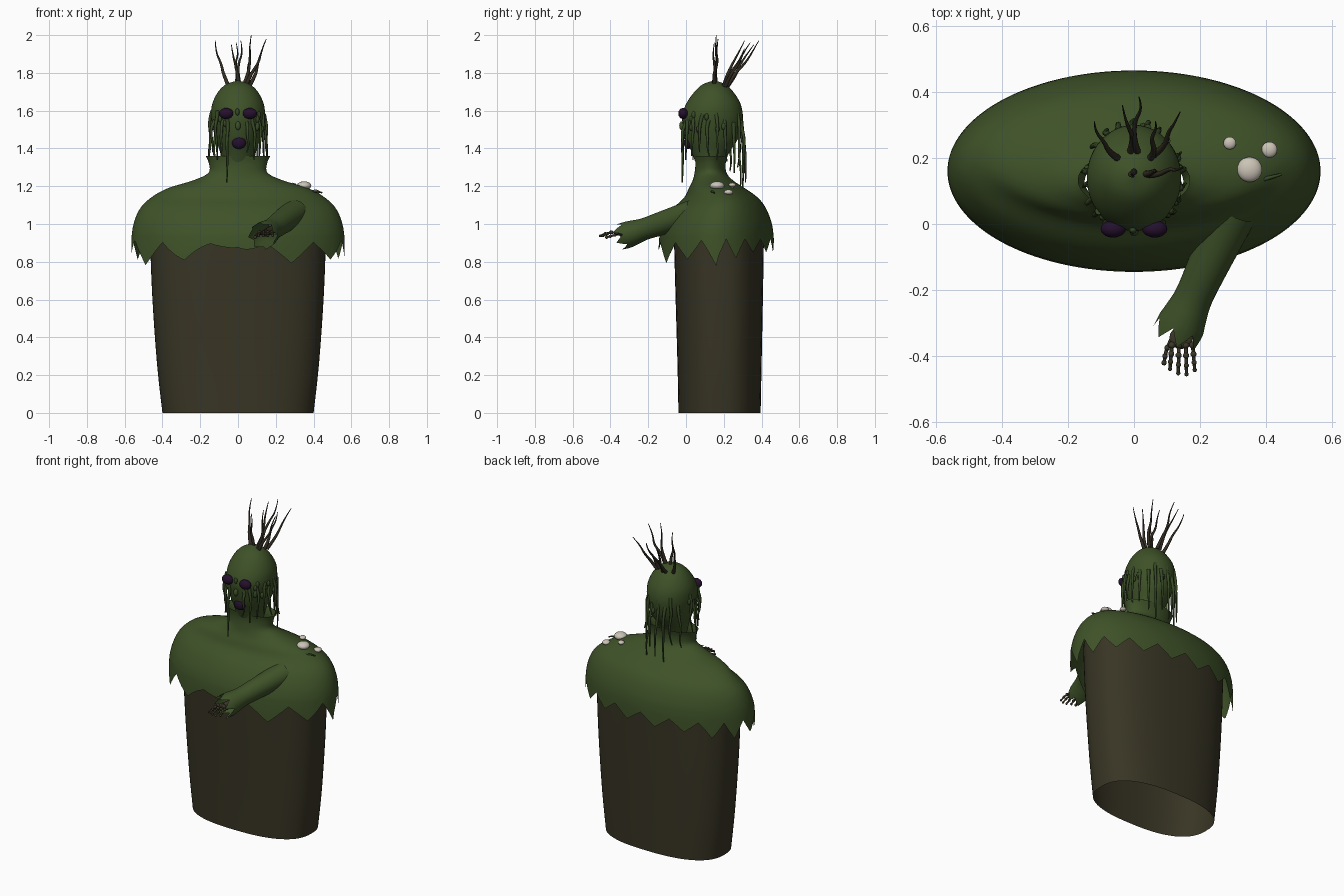
import bpy, math, random
from mathutils import Vector

random.seed(4)
cube = bpy.data.objects.get("Cube")
if cube:
    bpy.data.objects.remove(cube, do_unlink=True)


def material(name, r, g, b):
    m = bpy.data.materials.new(name)
    m.use_nodes = True
    m.diffuse_color = (r, g, b, 1)
    bsdf = m.node_tree.nodes["Principled BSDF"]
    bsdf.inputs["Base Color"].default_value = (r, g, b, 1)
    bsdf.inputs["Roughness"].default_value = 0.9
    return m


moss = material("moss green", .048, .083, .021)
vine = material("vine green", .038, .066, .018)
cloth = material("dark olive brown", .040, .036, .018)
twig = material("twig brown", .032, .026, .016)
bone = material("hand brown", .045, .040, .022)
purple = material("dark purple", .018, .005, .026)
cream = material("mushroom cream", .60, .55, .47)


def add_mesh(name, verts, faces, mat):
    me = bpy.data.meshes.new(name)
    me.from_pydata(verts, [], faces)
    me.materials.append(mat)
    me.shade_smooth()
    ob = bpy.data.objects.new(name, me)
    bpy.context.collection.objects.link(ob)
    return ob


def smooth_rows(rows, steps=4):
    """Run a smooth curve through the profile rows."""
    out = []
    for i in range(len(rows) - 1):
        a, b, c, d = (rows[max(0, min(len(rows) - 1, i + k))] for k in (-1, 0, 1, 2))
        for s in range(steps):
            t = s / steps
            out.append([q + .5 * t * (r - p + t * (2*p - 5*q + 4*r - u + t * (3*(q - r) + u - p)))
                        for p, q, r, u in zip(a, b, c, d)])
    return out + [rows[-1]]


def loft(name, rows, mat, power=2, n=72, hem=None):
    """Rows are (z, half width, min y, max y); hem lowers the first ring."""
    verts, faces = [], []
    rings = smooth_rows(rows)
    for j, (z, hx, y0, y1) in enumerate(rings):
        for i in range(n):
            a = 2 * math.pi * i / n
            c, s = math.cos(a), math.sin(a)
            x = math.copysign(abs(c) ** (2 / power), c) * hx
            y = (y0 + y1) / 2 + math.copysign(abs(s) ** (2 / power), s) * (y1 - y0) / 2
            verts.append((x, y, z - (hem(a) if hem and j == 0 else 0)))
    for j in range(len(rings) - 1):
        for i in range(n):
            k = (i + 1) % n
            faces.append((j*n + i, j*n + k, j*n + n + k, j*n + n + i))
    return add_mesh(name, verts, faces, mat)


def ball(name, loc, size, mat, segs=24):
    bpy.ops.mesh.primitive_uv_sphere_add(segments=segs, ring_count=segs // 2, location=loc)
    ob = bpy.context.object
    ob.name = name
    ob.scale = size
    ob.data.materials.append(mat)
    ob.data.shade_smooth()


def tubes(name, paths, radius, mat, tip=.15):
    """Tapered round strands through the points of each path."""
    cu = bpy.data.curves.new(name, 'CURVE')
    cu.dimensions = '3D'
    cu.bevel_depth = radius
    cu.bevel_resolution = 2
    cu.resolution_u = 6
    cu.use_fill_caps = True
    for path in paths:
        sp = cu.splines.new('NURBS')
        sp.points.add(len(path) - 1)
        sp.order_u = 3
        sp.use_endpoint_u = True
        for i, (p, co) in enumerate(zip(sp.points, path)):
            p.co = (*co, 1)
            p.radius = 1 + (tip - 1) * i / (len(path) - 1)
    helper = bpy.data.objects.new(name + "_curve", cu)
    bpy.context.collection.objects.link(helper)
    me = bpy.data.meshes.new_from_object(helper.evaluated_get(bpy.context.evaluated_depsgraph_get()))
    bpy.data.objects.remove(helper, do_unlink=True)
    me.materials.clear()
    me.materials.append(mat)
    me.shade_smooth()
    bpy.context.collection.objects.link(bpy.data.objects.new(name, me))


# Open, slightly flared robe
loft("robe", [(0, .40, -.04, .395), (.25, .428, -.045, .40), (.6, .453, -.055, .407),
              (.9, .465, -.063, .412), (1.0, .465, -.063, .412)], cloth, 2.5)


# Shoulder cape with collar and torn hem
def cape_hem(a):
    teeth = 12 if math.sin(a) < 0 else 18
    wave = abs(((a * teeth / (2 * math.pi)) % 1) * 2 - 1)
    depth = .03 + .095 * abs(math.cos(a)) ** .7 + .02 * math.sin(5 * a + 1)
    if math.sin(a) > 0:
        depth = max(depth * .8, .07)
    return wave * depth + .025 * max(0, -math.sin(a))


loft("cape", [(.92, .565, -.145, .465), (1.0, .553, -.12, .455), (1.08, .52, -.07, .425),
              (1.14, .46, -.01, .38), (1.19, .37, .015, .31), (1.23, .24, .035, .25),
              (1.27, .157, .045, .215), (1.32, .154, .05, .21), (1.36, .17, .045, .22)],
     moss, n=144, hem=cape_hem)

# Head
loft("head", [(1.3, .08, .06, .19), (1.38, .095, .03, .23), (1.45, .118, 0, .275),
              (1.52, .136, -.016, .295), (1.58, .143, -.02, .3), (1.64, .135, .003, .287),
              (1.70, .105, .045, .25), (1.74, .062, .09, .207), (1.76, .001, .149, .151)], moss)
for side, label in ((1, "left"), (-1, "right")):
    ball(label + "_eye", (side * .063, -.015, 1.585), (.038, .026, .029), purple)
ball("mouth", (.005, .012, 1.43), (.037, .024, .033), purple)
ball("nose", (0, -.022, 1.52), (.014, .014, .024), moss, 12)

# Twig hair: root x, y then tip x, y, z
twigs = []
for rx, ry, tx, ty, tz in [(-.05, .2, -.12, .31, 1.97), (-.01, .22, -.035, .36, 1.95),
                           (.01, .22, .015, .385, 1.97), (.05, .2, .065, .31, 1.93),
                           (.06, .21, .14, .34, 1.96), (.04, .15, .15, .17, 1.98),
                           (.03, .15, .07, .16, 2.0), (.0, .16, -.01, .15, 1.96)]:
    root, end = Vector((rx, ry, 1.73)), Vector((tx, ty, tz))
    path = [root]
    for t in (.25, .5, .75):
        bend = Vector((random.uniform(-.018, .018), random.uniform(-.012, .012), 0))
        path.append(root.lerp(end, t) + bend)
    twigs.append(path + [end])
tubes("twig_hair", twigs, .011, twig)

# Hanging vines: angle round the head, top height, bottom height
vines = []
spots = [(-112, 1.56, 1.22), (-125, 1.56, 1.36), (-70, 1.54, 1.38), (-55, 1.56, 1.34),
         (-140, 1.6, 1.34), (-155, 1.57, 1.38), (-172, 1.55, 1.33), (172, 1.6, 1.36),
         (-38, 1.58, 1.36), (-22, 1.58, 1.38), (-8, 1.55, 1.36), (8, 1.6, 1.34),
         (25, 1.56, 1.33), (45, 1.54, 1.27), (60, 1.6, 1.19), (75, 1.55, 1.27),
         (92, 1.58, 1.22), (110, 1.54, 1.19), (125, 1.6, 1.3), (145, 1.55, 1.28)]
for deg, top, low in spots:
    a = math.radians(deg)
    path = []
    for t in (0, .12, .35, .6, .8, 1):
        grow = .94 + .12 * min(1, t * 4)
        wob = random.uniform(-.007, .007)
        path.append((math.cos(a) * .143 * grow + wob, .14 + math.sin(a) * .16 * grow + wob,
                     top + (low - top) * t))
    vines.append(path)
tubes("hanging_vines", vines, .011, vine, .3)
for i in range(14):
    a = random.uniform(0, 2 * math.pi)
    ball("moss_knot", (math.cos(a) * .142, .14 + math.sin(a) * .158, random.uniform(1.5, 1.6)),
         (.012, .012, .02), vine, 8)

# Outstretched left sleeve with a torn cuff, built along z and then aimed
wrist, shoulder = Vector((.142, -.305, .945)), Vector((.30, .04, 1.06))
sleeve = loft("left_sleeve", [(0, .074, -.07, .07), (.04, .066, -.065, .065), (.1, .058, -.058, .058),
                              (.2, .062, -.062, .062), (.4, .075, -.07, .07)],
              moss, n=56, hem=lambda a: .05 * abs((a * 7 / (2 * math.pi)) % 1 * 2 - 1))
sleeve.rotation_mode = 'QUATERNION'
sleeve.rotation_quaternion = (shoulder - wrist).to_track_quat('Z', 'Y')
sleeve.location = wrist

# Bony left hand
tubes("left_forearm", [[(.2, -.18, .98), (.17, -.25, .965), (.145, -.35, .952)]], .025, bone, .8)
ball("left_palm", (.143, -.345, .952), (.036, .034, .014), bone, 16)
bones = []
for i in range(4):
    x = .115 + .021 * i
    reach = (.072, .085, .088, .075)[i]
    joints = [Vector((x + (i - 1.5) * .004 * t, -.367 - reach * t, .955 + .012 * t - .03 * t * t))
              for t in (0, .36, .7, 1)]
    bones.append(joints)
    for k, joint in enumerate(joints):
        ball("finger_joint", joint, [.0115 - .0015 * k] * 3, bone, 10)
thumb = [Vector(p) for p in ((.115, -.345, .95), (.1, -.375, .942), (.094, -.4, .935), (.091, -.42, .93))]
for joint in thumb[1:]:
    ball("thumb_joint", joint, (.009, .009, .009), bone, 10)
tubes("finger_bones", bones + [thumb], .006, bone, .8)

# Mushrooms on the left shoulder
for x, y, z, r in ((.35, .165, 1.203, .038), (.29, .245, 1.207, .019), (.41, .225, 1.168, .024)):
    ball("mushroom_cap", (x, y, z), (r, r, r * .6), cream)
    tubes("mushroom_stem", [[(x, y, z - .05), (x, y, z - .02), (x, y, z)]], r * .35, cream, .8)
tubes("shoulder_sprig", [[(.37, .13, 1.16), (.41, .14, 1.18), (.445, .15, 1.165)]], .008, vine, .5)
